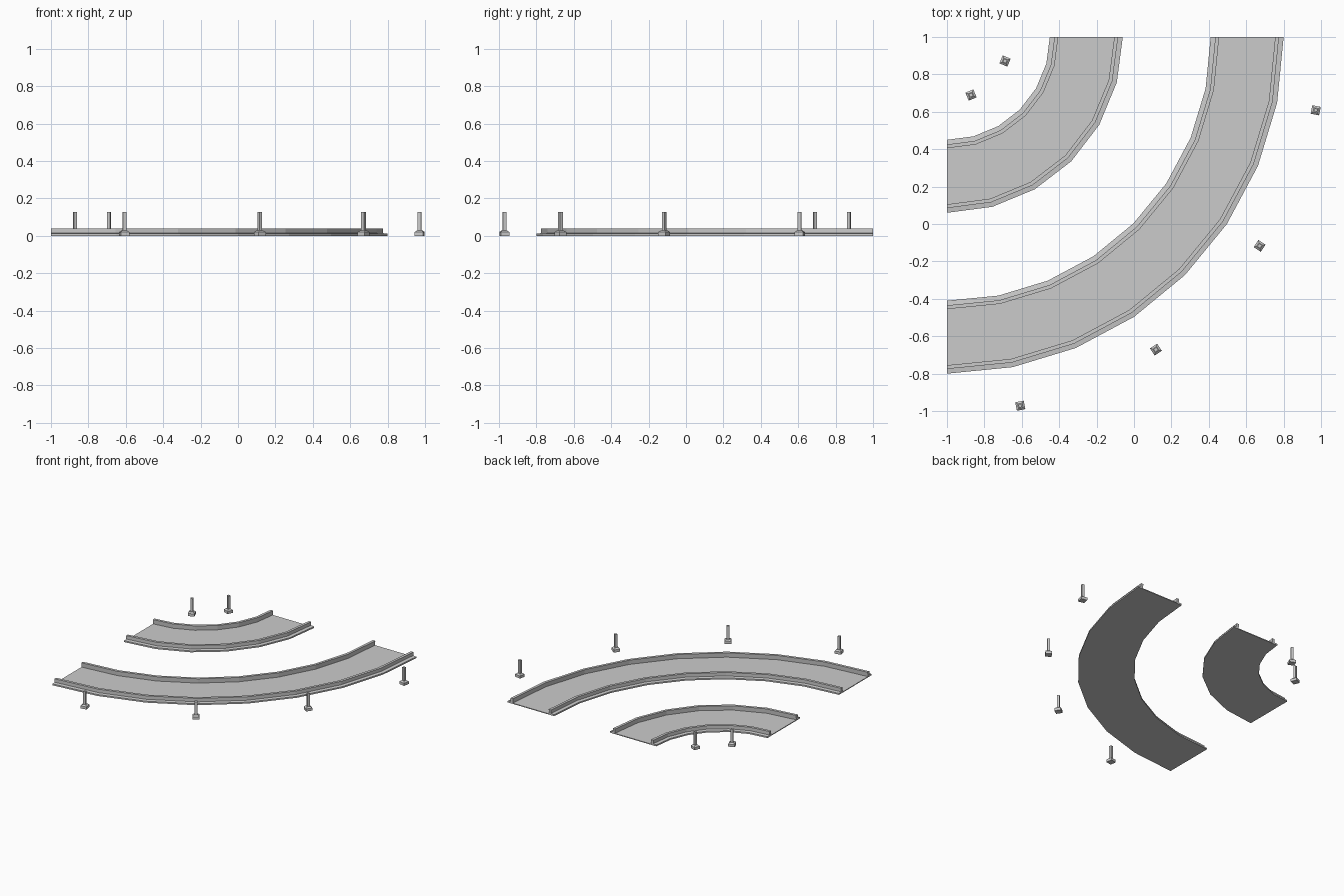
import bpy, bmesh
from math import sin, cos, radians, pi

if "Cube" in bpy.data.objects:
    bpy.data.objects.remove(bpy.data.objects["Cube"])

CX, CY = -1.0, 1.0      # common centre of both bends


def polar(r, a, z):
    return (CX + r * cos(a), CY - r * sin(a), z)


def finish(name, bm):
    bmesh.ops.recalc_face_normals(bm, faces=bm.faces)
    me = bpy.data.meshes.new(name)
    bm.to_mesh(me)
    bm.free()
    ob = bpy.data.objects.new(name, me)
    bpy.context.collection.objects.link(ob)
    return ob


def sweep(name, profile, segs):
    """Sweep a closed (radius, z) profile through a quarter turn."""
    bm = bmesh.new()
    rings = [[bm.verts.new(polar(r, i * pi / 2 / segs, z)) for r, z in profile]
             for i in range(segs + 1)]
    n = len(profile)
    for a, b in zip(rings, rings[1:]):
        for j in range(n):
            k = (j + 1) % n
            bm.faces.new((a[j], a[k], b[k], b[j]))
    bm.faces.new(rings[0])
    bm.faces.new(rings[-1])
    return finish(name, bm)


def road(name, r0, r1, segs):
    # Thin deck with a low outer flange and an upright kerb on each side
    sweep(name + "_deck", [(r0 + .042, 0), (r1 - .042, 0),
                           (r1 - .042, .006), (r0 + .042, .006)], segs)
    for side, e, s in (("inner", r0, 1), ("outer", r1, -1)):
        prof = [(0, 0), (0, .011), (.025, .014), (.025, .04), (.045, .04), (.042, 0)]
        sweep(f"{name}_{side}_kerb", [(e + s * d, z) for d, z in prof], segs)


def post(name, r, deg):
    # Square foot with a bevelled top, carrying a slim square pole
    bm = bmesh.new()
    levels = [(.023, 0), (.023, .02), (.012, .029), (.009, .029), (.009, .128)]
    a = radians(deg)
    x, y, _ = polar(r, a, 0)
    rings = []
    for h, z in levels:
        rings.append([bm.verts.new((x + h * (u * cos(a) + v * sin(a)),
                                    y + h * (v * cos(a) - u * sin(a)), z))
                      for u, v in ((-1, -1), (1, -1), (1, 1), (-1, 1))])
    for p, q in zip(rings, rings[1:]):
        for j in range(4):
            k = (j + 1) % 4
            bm.faces.new((p[j], p[k], q[k], q[j]))
    bm.faces.new(rings[0])
    bm.faces.new(rings[-1])
    finish(name, bm)


road("small_bend", .55, .94, 6)
road("large_bend", 1.41, 1.80, 8)
for i, d in enumerate((22.5, 67.5)):
    post(f"inner_post_{i + 1}", .336, d)
for i, d in enumerate((11.25, 33.75, 56.25, 78.75)):
    post(f"outer_post_{i + 1}", 2.01, d)
